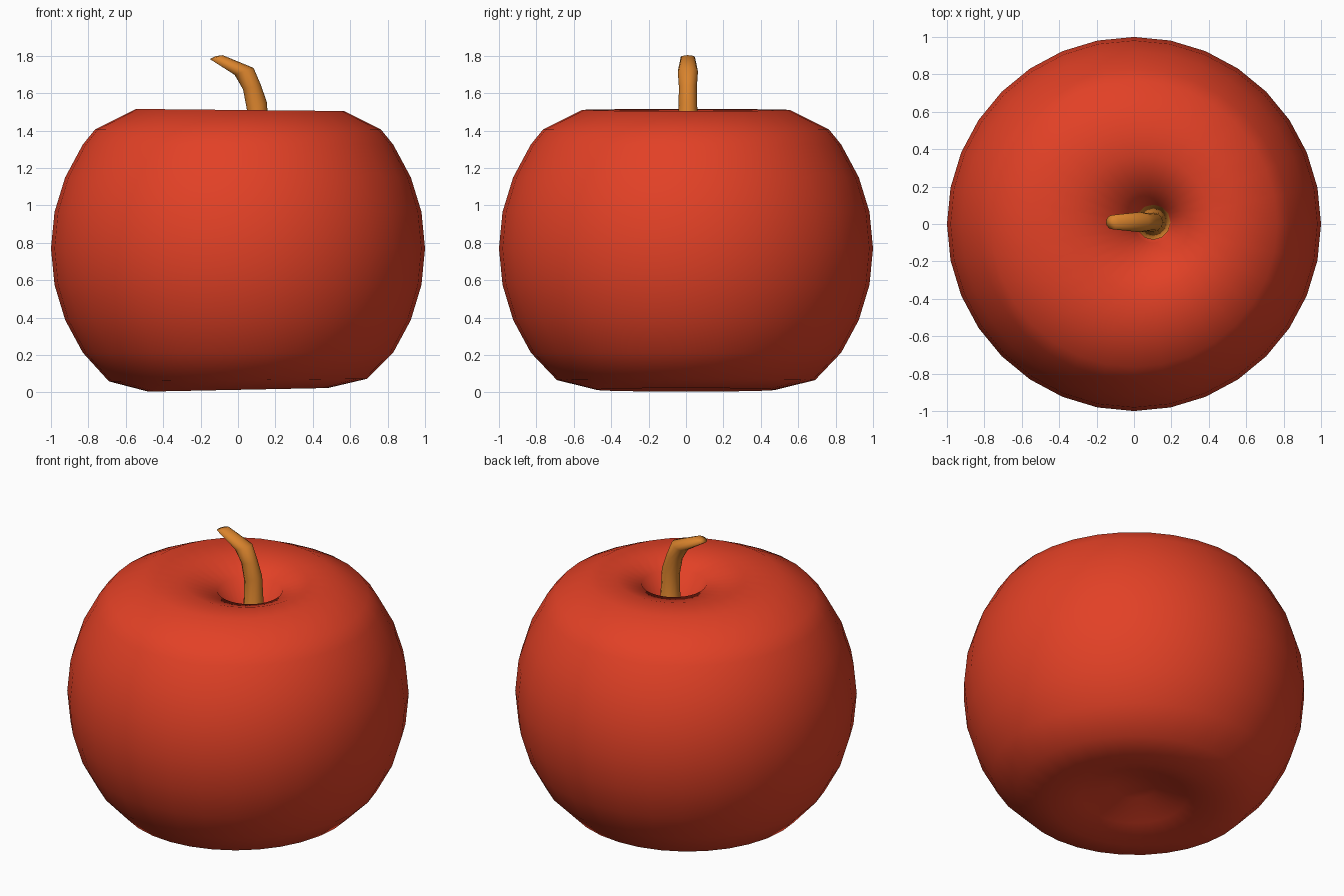
import bpy, bmesh, math

if "Cube" in bpy.data.objects:
    bpy.data.objects.remove(bpy.data.objects["Cube"])


def material(name, rgb):
    m = bpy.data.materials.new(name)
    m.diffuse_color = (*rgb, 1.0)
    m.use_nodes = True
    m.node_tree.nodes["Principled BSDF"].inputs["Base Color"].default_value = m.diffuse_color
    return m


def finish(name, bm, mat):
    bmesh.ops.recalc_face_normals(bm, faces=bm.faces)
    me = bpy.data.meshes.new(name)
    bm.to_mesh(me)
    bm.free()
    me.materials.append(mat)
    for p in me.polygons:
        p.use_smooth = True
    ob = bpy.data.objects.new(name, me)
    bpy.context.collection.objects.link(ob)
    return ob


def bridge(bm, rings):
    for a, b in zip(rings, rings[1:]):
        n = len(a)
        for i in range(n):
            j = (i + 1) % n
            bm.faces.new((a[i], a[j], b[j], b[i]))


def cap(bm, ring, point):
    c = bm.verts.new(point)
    for i in range(len(ring)):
        bm.faces.new((ring[i], ring[(i + 1) % len(ring)], c))


red = material("apple red", (0.76, 0.052, 0.019))
brown = material("stem brown", (0.70, 0.23, 0.026))

# Apple body: radius, height, sideways shift and tilt of each ring, bottom to top
profile = [
    (0.13, 0.125, 0, 0), (0.31, 0.06, 0, 0.01), (0.48, 0.014, 0, 0.02),
    (0.69, 0.066, 0, 0.01), (0.83, 0.213, 0, 0),
    (0.924, 0.387, 0, 0), (0.981, 0.575, 0, 0), (1.0, 0.77, 0, 0),
    (0.981, 0.965, 0, 0), (0.924, 1.15, 0, 0), (0.83, 1.325, 0, 0),
    (0.765, 1.405, 0, 0), (0.556, 1.51, 0.01, -0.01),
    (0.37, 1.505, 0.045, -0.01), (0.19, 1.45, 0.085, 0),
    (0.10, 1.25, 0.10, 0),
]
bm = bmesh.new()
rings = []
for r, z, dx, tilt in profile:
    ring = []
    for i in range(32):
        a = math.tau * i / 32
        x = r * math.cos(a)
        ring.append(bm.verts.new((x + dx, r * math.sin(a), z + tilt * x)))
    rings.append(ring)
bridge(bm, rings)
cap(bm, rings[0], (0, 0, 0.14))
cap(bm, rings[-1], (0.10, 0, 1.12))
finish("apple_body", bm, red)

# Stem: each ring from its left point to its right point, with half depth in y
sections = [
    ((0.01, 1.25), (0.195, 1.25), 0.095),
    ((0.045, 1.33), (0.165, 1.34), 0.06),
    ((0.048, 1.51), (0.155, 1.55), 0.05),
    ((0.027, 1.62), (0.122, 1.645), 0.048),
    ((-0.018, 1.698), (0.083, 1.735), 0.054),
    ((-0.15, 1.782), (-0.082, 1.803), 0.038),
]
bm = bmesh.new()
rings = []
for (x0, z0), (x1, z1), d in sections:
    ring = []
    for i in range(12):
        a = math.tau * i / 12
        t = 0.5 + 0.5 * math.cos(a)
        ring.append(bm.verts.new((x0 + (x1 - x0) * t, 0.01 + d * math.sin(a),
                                  z0 + (z1 - z0) * t)))
    rings.append(ring)
bridge(bm, rings)
cap(bm, rings[0], (0.10, 0.01, 1.22))
cap(bm, rings[-1], (-0.118, 0.01, 1.798))
finish("stem", bm, brown)
